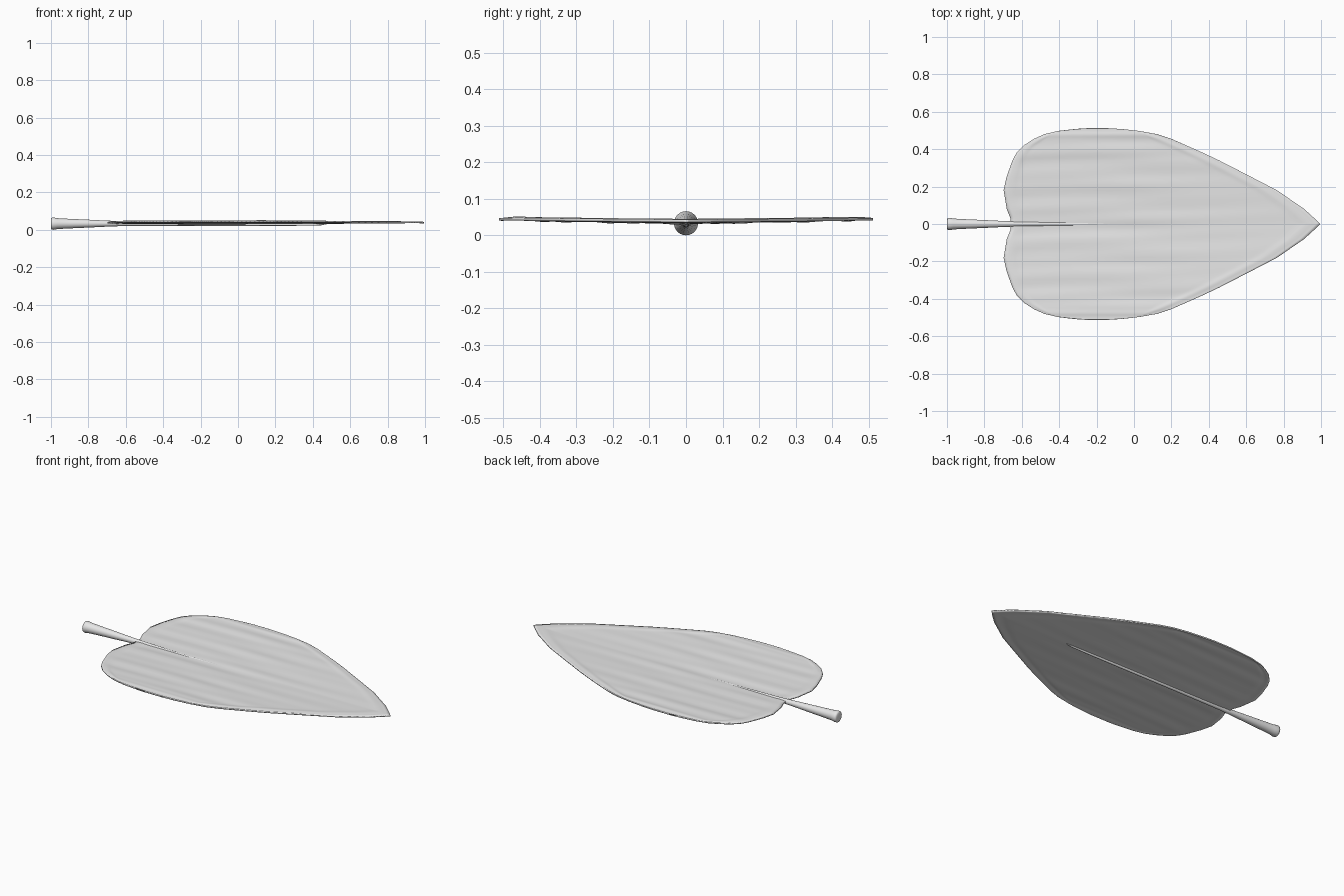
import bpy, bmesh, math

cube = bpy.data.objects.get("Cube")
if cube:
    bpy.data.objects.remove(cube, do_unlink=True)

mat = bpy.data.materials.new("pale grey")
mat.use_nodes = True
grey = (0.8, 0.8, 0.8, 1)
mat.diffuse_color = grey
mat.node_tree.nodes["Principled BSDF"].inputs["Base Color"].default_value = grey


def make_object(name, bm, angle):
    """Turn a bmesh into a smooth-shaded object."""
    bmesh.ops.recalc_face_normals(bm, faces=bm.faces)
    mesh = bpy.data.meshes.new(name)
    bm.to_mesh(mesh)
    bm.free()
    mesh.materials.append(mat)
    obj = bpy.data.objects.new(name, mesh)
    bpy.context.collection.objects.link(obj)
    bpy.ops.object.select_all(action="DESELECT")
    bpy.context.view_layer.objects.active = obj
    obj.select_set(True)
    bpy.ops.object.shade_smooth_by_angle(angle=math.radians(angle))
    return obj


# Half outline of the blade: distance from midrib, base edge x, tip edge x
OUTLINE = [
    (0, -.66, .995), (.03, -.66, .965), (.08, -.68, .91), (.18, -.697, .765),
    (.25, -.682, .63), (.34, -.65, .455), (.38, -.628, .37), (.42, -.59, .28),
    (.455, -.535, .2), (.48, -.48, .125), (.497, -.41, .03),
    (.507, -.32, -.06), (.512, -.25, -.14),
]
STEPS, COLUMNS = 4, 72


def blade_height(x, y, edge):
    """Shallow dish with lengthwise wrinkles and a faint raised rim."""
    a = abs(y)
    dish = .035 + .009 * min(1, a / .45) + .004 * max(0, x) ** 2
    fade = min(1, edge / .08) * max(0, 1 - max(0, x))
    wrinkle = .0014 * math.sin(38 * y + 1.2 * math.sin(4 * x))
    wrinkle += .001 * math.sin(67 * y - 3 * x)
    rim = .0025 * math.exp(-((edge - .035) / .015) ** 2)
    return dish + fade * wrinkle + rim


# Blade: rows parallel to the midrib, mirrored to both sides
half = []
for p, q in zip(OUTLINE, OUTLINE[1:]):
    for s in range(STEPS):
        half.append([u + (v - u) * s / STEPS for u, v in zip(p, q)])
half.append(OUTLINE[-1])
rows = [(-d, a, b) for d, a, b in reversed(half[1:])] + half

bm = bmesh.new()
grid = []
for y, base, tip in rows:
    line = []
    for i in range(COLUMNS + 1):
        x = base + (tip - base) * i / COLUMNS
        edge = min(x - base, (tip - x) * .5, .512 - abs(y))
        line.append(bm.verts.new((x, y, blade_height(x, y, edge))))
    grid.append(line)
for low, high in zip(grid, grid[1:]):
    for i in range(COLUMNS):
        bm.faces.new((low[i], low[i + 1], high[i + 1], high[i]))
blade = make_object("leaf_blade", bm, 40)
thick = blade.modifiers.new("thickness", "SOLIDIFY")
thick.thickness = .008
thick.offset = 0

# Stem and midrib: one tapering round rod with a flared, rounded butt
SPINE = [
    (-1, .033, .024), (-.996, .033, .031), (-.985, .033, .033),
    (-.965, .033, .029), (-.9, .033, .0255), (-.8, .033, .021),
    (-.7, .033, .016), (-.6, .033, .0125), (-.3, .031, .0095),
    (0, .029, .008), (.3, .028, .0065), (.44, .028, .005), (.475, .031, .001),
]
SIDES = 24
bm = bmesh.new()
rings = []
for x, z, r in SPINE:
    turn = [math.tau * k / SIDES for k in range(SIDES)]
    rings.append([bm.verts.new((x, r * math.cos(t), z + r * math.sin(t)))
                  for t in turn])
for a, b in zip(rings, rings[1:]):
    for k in range(SIDES):
        n = (k + 1) % SIDES
        bm.faces.new((a[k], a[n], b[n], b[k]))
bm.faces.new(rings[0])
bm.faces.new(rings[-1])
make_object("stem_and_midrib", bm, 50)
